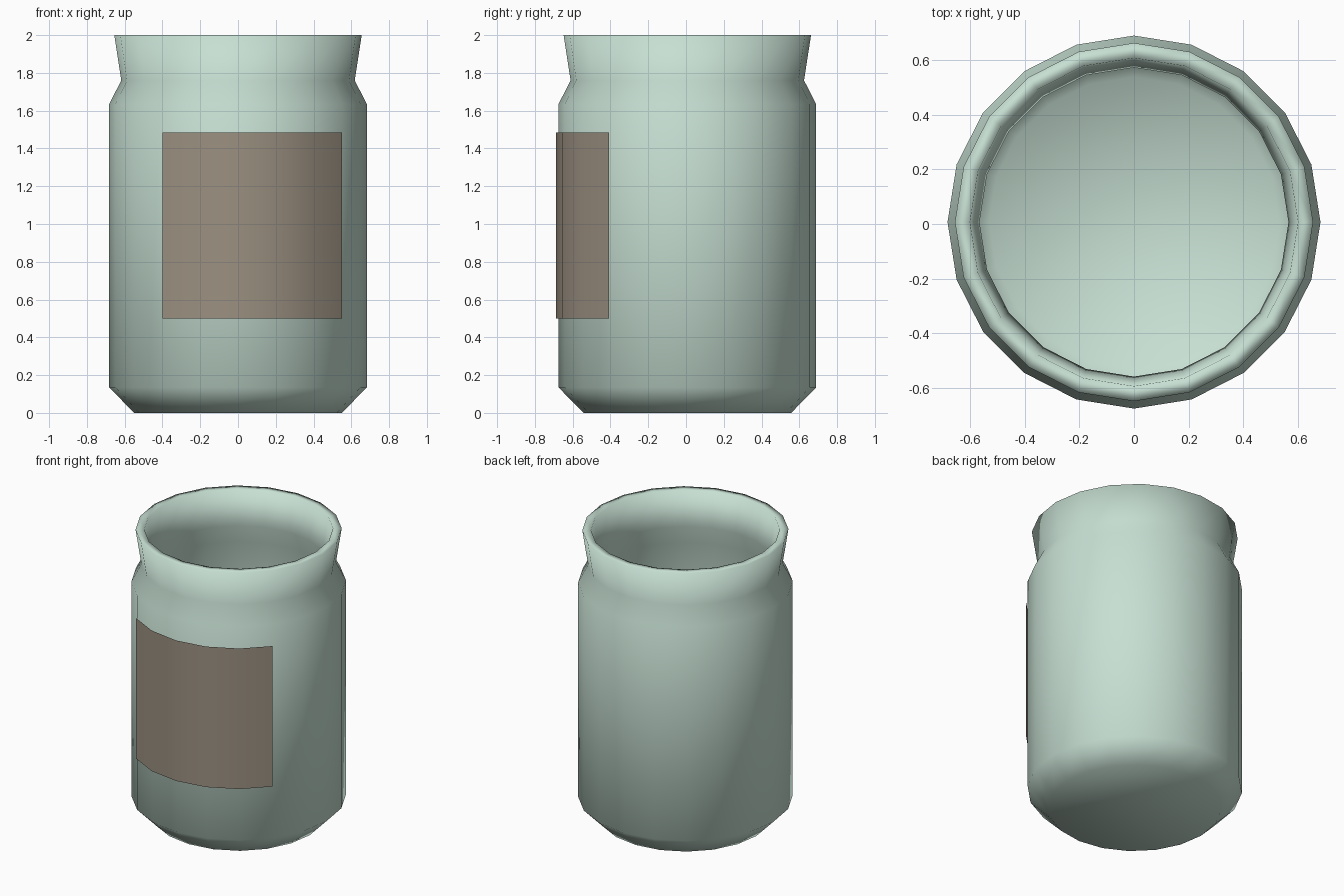
import bpy
from math import cos, sin, radians

if "Cube" in bpy.data.objects:
    bpy.data.objects.remove(bpy.data.objects["Cube"])

SIDES = 20
STEP = 360 / SIDES


def ring_point(r, deg, z):
    return (r * cos(radians(deg)), r * sin(radians(deg)), z)


def make_object(name, verts, faces, color, y):
    mesh = bpy.data.meshes.new(name)
    mesh.from_pydata(verts, [], faces)
    mesh.update()
    mesh.shade_smooth()
    mat = bpy.data.materials.new(name + "_colour")
    mat.diffuse_color = (*color, 1)
    mat.use_nodes = True
    mat.node_tree.nodes["Principled BSDF"].inputs["Base Color"].default_value = mat.diffuse_color
    mesh.materials.append(mat)
    obj = bpy.data.objects.new(name, mesh)
    obj.location.y = y
    bpy.context.collection.objects.link(obj)
    return obj


# Jar: one closed profile, outside from base to rim, then down the inside
profile = [(0.55, 0.0), (0.682, 0.135), (0.682, 1.635), (0.618, 1.76), (0.655, 2.0),
           (0.60, 2.0), (0.565, 1.76), (0.627, 1.62), (0.627, 0.16), (0.53, 0.055)]
verts = [ring_point(r, i * STEP, z) for r, z in profile for i in range(SIDES)]
faces = []
for k in range(len(profile) - 1):
    for i in range(SIDES):
        j = (i + 1) % SIDES
        a, b = k * SIDES, (k + 1) * SIDES
        faces.append((a + i, a + j, b + j, b + i))
last = (len(profile) - 1) * SIDES
faces.append(tuple(reversed(range(SIDES))))        # underside
faces.append(tuple(range(last, last + SIDES)))     # inner floor
make_object("jar", verts, faces, (0.57, 0.74, 0.65), 0.007)

# Label: five-panel curved sheet, pushed slightly forward of the jar wall
angles = [234 + i * STEP for i in range(6)]
verts = [ring_point(0.682, a, z) for z in (0.50, 1.485) for a in angles]
faces = [(i, i + 1, i + 7, i + 6) for i in range(5)]
make_object("label", verts, faces, (0.33, 0.28, 0.22), -0.007)
